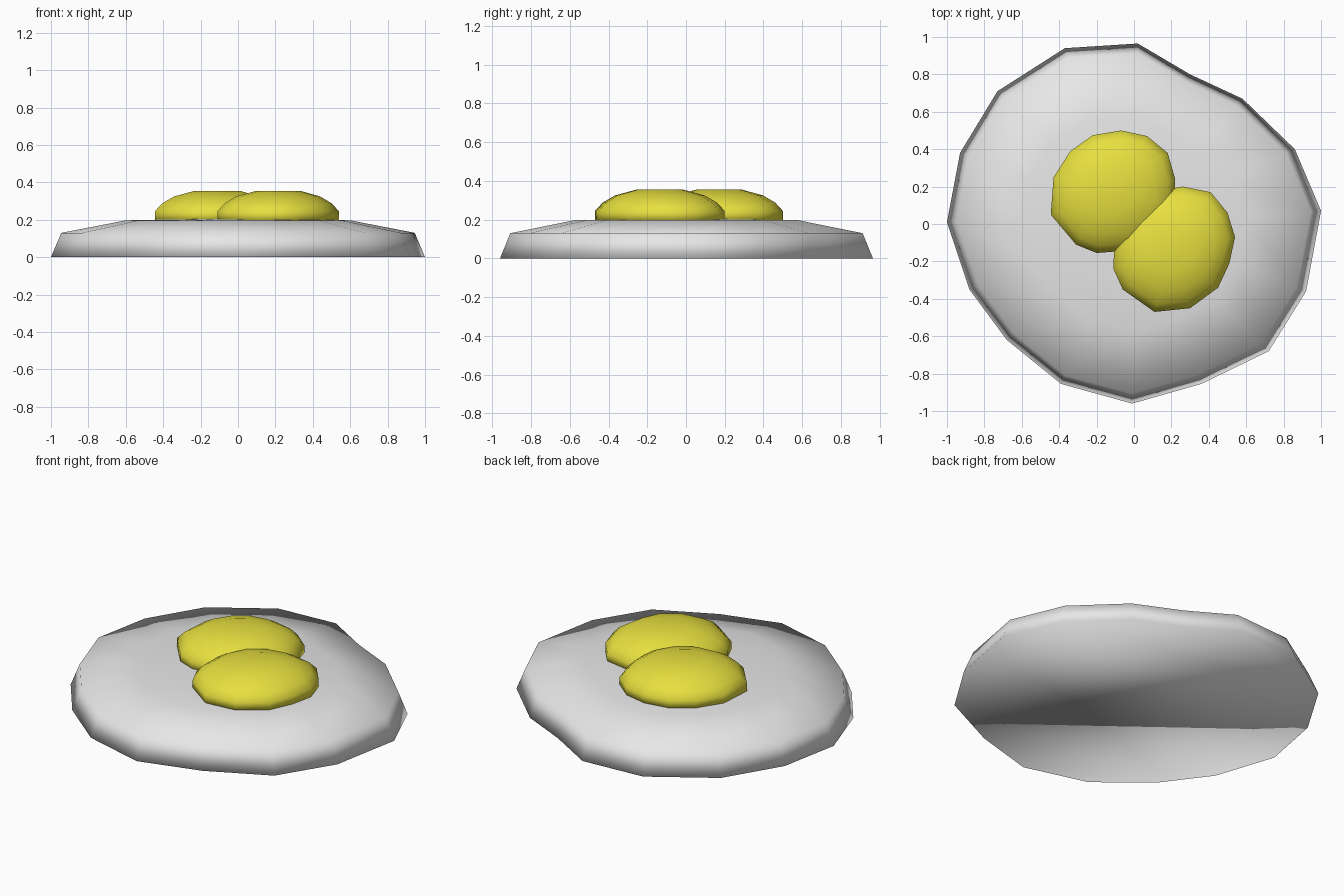
import bpy, bmesh

if "Cube" in bpy.data.objects:
    bpy.data.objects.remove(bpy.data.objects["Cube"])

def material(name, rgb):
    m = bpy.data.materials.new(name)
    m.diffuse_color = (*rgb, 1)
    m.use_nodes = True
    m.node_tree.nodes["Principled BSDF"].inputs["Base Color"].default_value = m.diffuse_color
    return m

def dome(name, outline, centre, profile, mat):
    """Stack scaled copies of an outline; profile is (scale, z) from the base up."""
    bm = bmesh.new()
    cx, cy = centre
    rings = [[bm.verts.new((cx + x * s, cy + y * s, z)) for x, y in outline]
             for s, z in profile]
    n = len(outline)
    for low, high in zip(rings, rings[1:]):
        for i in range(n):
            j = (i + 1) % n
            bm.faces.new((low[i], low[j], high[j], high[i]))
    bm.faces.new(rings[-1])
    bm.faces.new(rings[0][::-1])
    bmesh.ops.recalc_face_normals(bm, faces=bm.faces)
    for f in bm.faces:
        f.smooth = True
    me = bpy.data.meshes.new(name)
    bm.to_mesh(me)
    bm.free()
    me.materials.append(mat)
    ob = bpy.data.objects.new(name, me)
    bpy.context.collection.objects.link(ob)
    return ob

white = material("egg white", (0.8, 0.8, 0.8))
yellow = material("yolk yellow", (0.8, 0.74, 0.05))

# Egg white: irregular slab with bevelled rim and gently rising top
white_outline = [(1.0, .07), (.86, .40), (.58, .67), (.30, .80), (.02, .965), (-.37, .94),
                 (-.73, .71), (-.93, .38), (-1.0, .01), (-.88, -.35), (-.68, -.62),
                 (-.39, -.855), (-.01, -.96), (.36, -.855), (.72, -.68), (.92, -.36)]
dome("egg_white", white_outline, (0, 0),
     [(1, 0), (.945, .13), (.6, .197), (.25, .204)], white)

# Two overlapping yolks, outlines relative to their centres
yolk_profile = [(1, .19), (1, .245), (.88, .288), (.69, .325), (.36, .355)]
back_outline = [(.33, .07), (.29, .21), (.18, .30), (.04, .33), (-.11, .305), (-.23, .22),
                (-.32, .08), (-.335, -.12), (-.20, -.28), (-.09, -.325), (.10, -.31),
                (.25, -.21), (.33, -.08)]
front_outline = [(.325, .065), (.285, .195), (.195, .305), (.045, .335), (-.10, .31),
                 (-.24, .22), (-.32, .06), (-.325, -.105), (-.275, -.215),
                 (-.105, -.335), (.085, -.315), (.235, -.205), (.295, -.075)]
dome("back_yolk", back_outline, (-.11, .17), yolk_profile, yellow)
dome("front_yolk", front_outline, (.215, -.135), yolk_profile, yellow)
